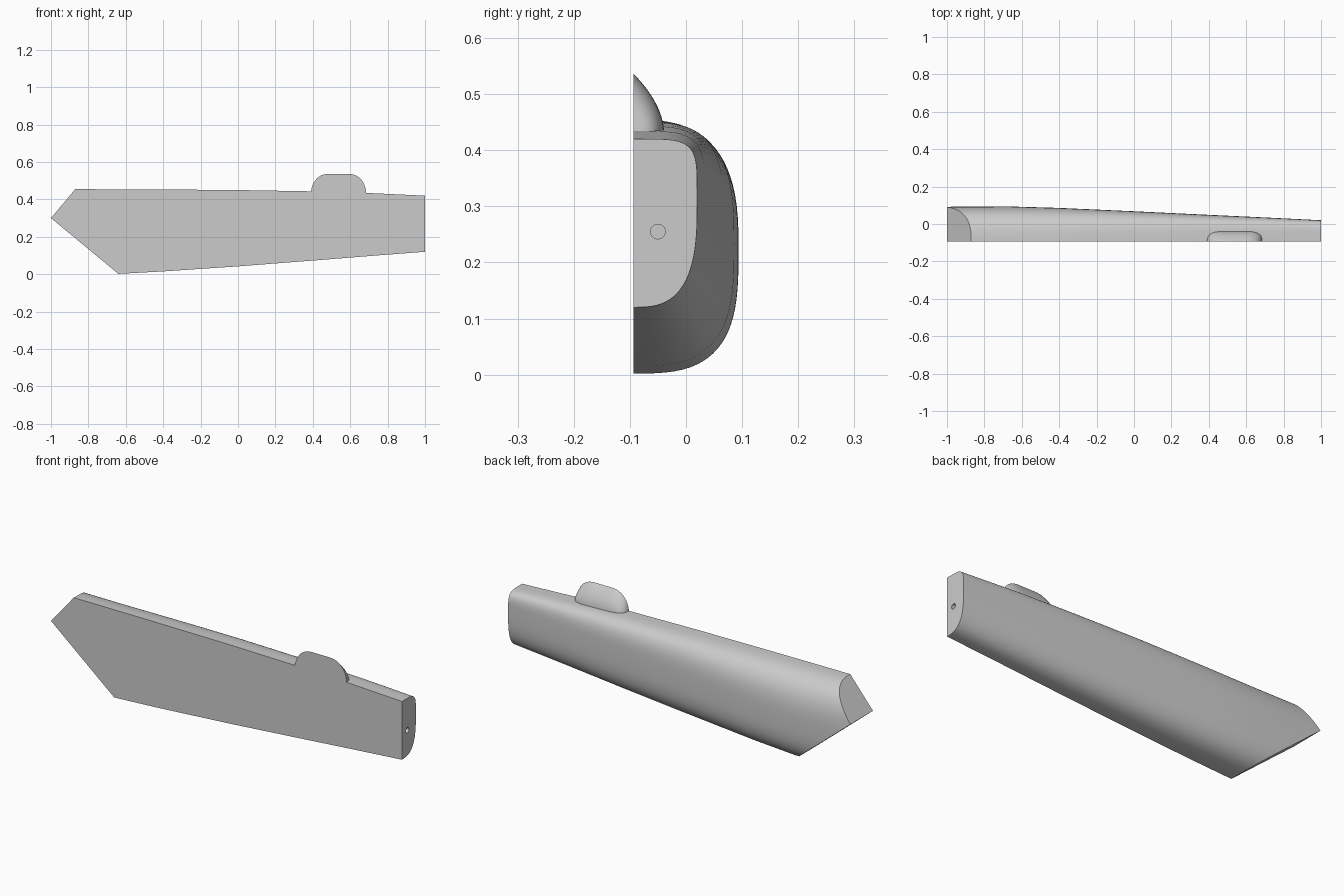
import bpy, bmesh, math
from mathutils import Vector

cube = bpy.data.objects.get("Cube")
if cube:
    bpy.data.objects.remove(cube, do_unlink=True)

FLAT_Y = -0.094  # plane of the flat split face

grey = bpy.data.materials.new("light_grey")
grey.use_nodes = True
grey.diffuse_color = (0.6, 0.6, 0.6, 1)
grey.node_tree.nodes["Principled BSDF"].inputs["Base Color"].default_value = (0.6, 0.6, 0.6, 1)


def lerp_table(table, x):
    """Interpolate rows of (x, values...) at x."""
    for a, b in zip(table, table[1:]):
        if x <= b[0]:
            t = (x - a[0]) / (b[0] - a[0])
            return [p + (q - p) * t for p, q in zip(a[1:], b[1:])]
    return table[-1][1:]


def loft(bm, sections):
    """Skin closed sections along x and cap both ends."""
    rings = [[bm.verts.new(p) for p in s] for s in sections]
    n = len(rings[0])
    for a, b in zip(rings, rings[1:]):
        for i in range(n):
            j = (i + 1) % n
            bm.faces.new((a[i], a[j], b[j], b[i]))
    bm.faces.new(rings[0])
    bm.faces.new(rings[-1][::-1])
    bmesh.ops.recalc_face_normals(bm, faces=bm.faces)


def add_object(name, bm):
    mesh = bpy.data.meshes.new(name)
    bm.to_mesh(mesh)
    bm.free()
    mesh.materials.append(grey)
    obj = bpy.data.objects.new(name, mesh)
    bpy.context.collection.objects.link(obj)
    return obj


def smooth(obj, degrees):
    bpy.ops.object.select_all(action="DESELECT")
    obj.select_set(True)
    bpy.context.view_layer.objects.active = obj
    bpy.ops.object.shade_smooth_by_angle(angle=math.radians(degrees))


# Tapered body: x, bottom, top, half width, widest height, upper and lower roundness
stations = [
    (-1.05, 0.0, 0.455, 0.188, 0.22, 2.8, 3.1),
    (-0.64, 0.002, 0.454, 0.187, 0.22, 2.8, 3.1),
    (-0.4, 0.015, 0.453, 0.180, 0.232, 3.0, 3.1),
    (0.0, 0.042, 0.450, 0.162, 0.255, 3.5, 3.0),
    (0.4, 0.073, 0.443, 0.143, 0.275, 4.0, 3.0),
    (0.7, 0.097, 0.434, 0.129, 0.292, 4.5, 2.9),
    (1.0, 0.12, 0.42, 0.114, 0.31, 5.0, 2.9),
]


def body_section(x, steps=40):
    low, high, width, mid, n_up, n_low = lerp_table(stations, x)
    points = []
    for i in range(steps + 1):
        a = math.pi * i / steps - math.pi / 2
        c, s = max(math.cos(a), 0), math.sin(a)
        n, reach = (n_up, high - mid) if s > 0 else (n_low, mid - low)
        y = width * c ** (2 / n) if c > 1e-6 else 0
        z = mid + math.copysign(reach * abs(s) ** (2 / n), s)
        points.append((x, FLAT_Y + y, z))
    return points


bm = bmesh.new()
xs = sorted({s[0] for s in stations} | {-0.8, -0.2, 0.2, 0.85})
loft(bm, [body_section(x) for x in xs])

# Slanted cuts that give the body its pointed end
tip, upper, lower = Vector((-1, 0, 0.3)), Vector((-0.87, 0, 0.455)), Vector((-0.64, 0, 0.002))
for other, sign in ((upper, 1), (lower, -1)):
    along = other - tip
    normal = Vector((-along.z, 0, along.x)) * sign
    cut = bmesh.ops.bisect_plane(bm, geom=bm.verts[:] + bm.edges[:] + bm.faces[:],
                                 plane_co=tip, plane_no=normal, clear_outer=True)
    rim = [e for e in cut["geom_cut"] if isinstance(e, bmesh.types.BMEdge)]
    bmesh.ops.holes_fill(bm, edges=rim, sides=0)
bmesh.ops.recalc_face_normals(bm, faces=bm.faces)
body = add_object("body", bm)

# Small round socket in the narrow end
bpy.ops.mesh.primitive_cylinder_add(vertices=32, radius=0.013, depth=0.2,
                                    location=(1, -0.05, 0.255), rotation=(0, math.pi / 2, 0))
cutter = bpy.context.object
cutter.name = "socket_cutter"
cutter.hide_render = True
cutter.data.materials.append(grey)
socket = body.modifiers.new("socket", "BOOLEAN")
socket.operation, socket.solver, socket.object = "DIFFERENCE", "EXACT", cutter
bpy.context.view_layer.objects.active = body
bpy.ops.object.modifier_apply(modifier="socket")
bpy.data.objects.remove(cutter, do_unlink=True)
smooth(body, 30)

# Rounded bump on top, an ogive half dome stretched along x
START, END, ROUND, BASE = 0.39, 0.685, 0.1, 0.43


def bump_section(x, steps=14):
    t = max(0, 1 - min(x - START, END - x) / ROUND)
    height = max(0.107 * (1 - t ** 2.3) ** 0.5, 0.001)
    width = max(0.055 * (1 - t ** 3) ** (1 / 3), 0.001)
    arc = [(x, FLAT_Y + width * (1 - (i / steps) ** 1.9), BASE + height * i / steps)
           for i in range(steps + 1)]
    return arc + [(x, FLAT_Y, BASE)]


ends = [ROUND * (1 - math.cos(math.pi / 2 * i / 14)) for i in range(15)]
bm = bmesh.new()
loft(bm, [bump_section(x) for x in [START + e for e in ends] + [END - e for e in reversed(ends)]])
smooth(add_object("top_bump", bm), 40)
